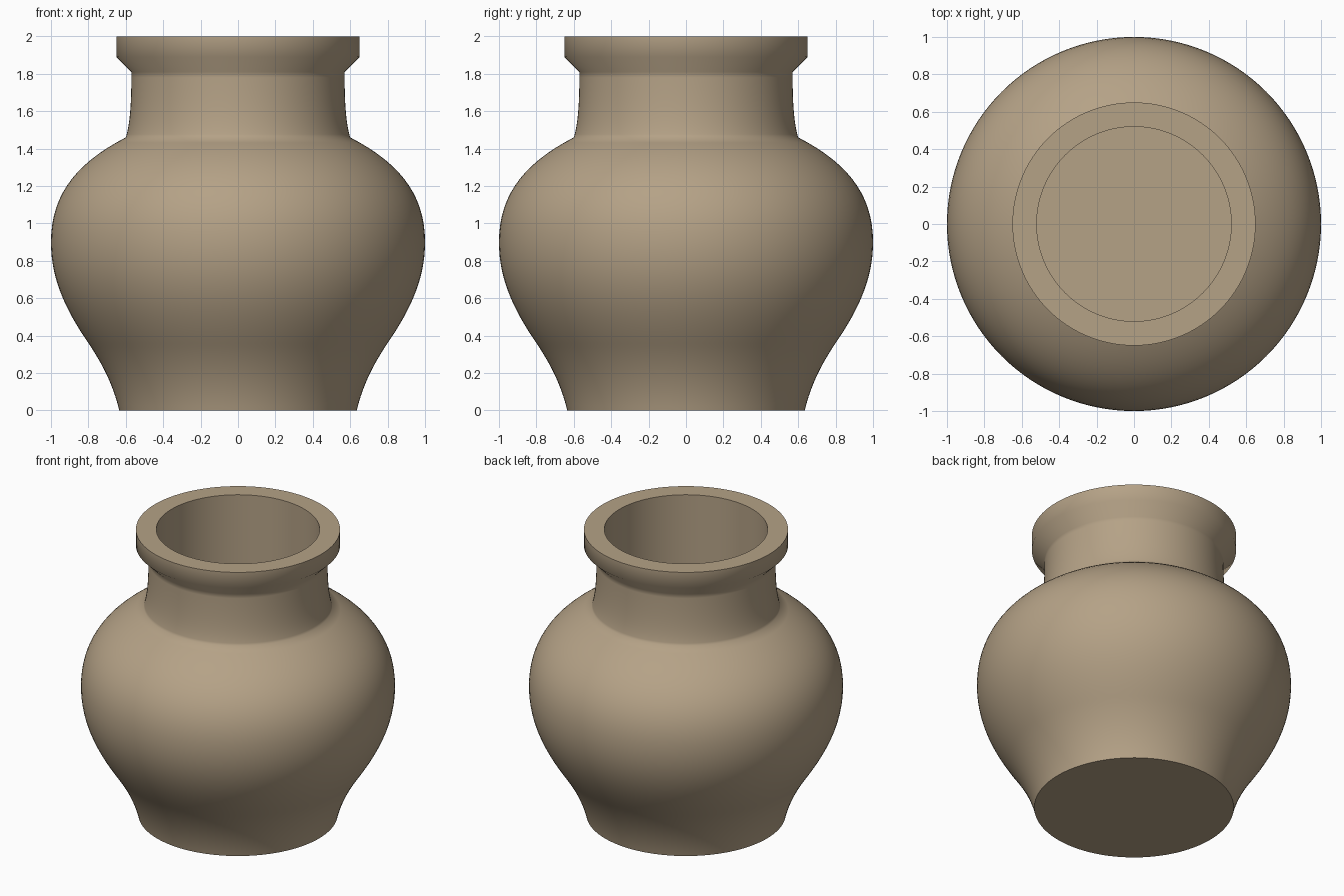
import bpy
import bmesh
import math
from mathutils import Vector
from mathutils.geometry import interpolate_bezier

SIDES = 128
WALL = 0.06

if "Cube" in bpy.data.objects:
    bpy.data.objects.remove(bpy.data.objects["Cube"], do_unlink=True)


def curve(p0, h0, h1, p1, count=16):
    """Sample a smooth stretch of profile, as (radius, height) points."""
    points = interpolate_bezier(*(Vector(p) for p in (p0, h0, h1, p1)), count)
    return [(p.x, p.y) for p in points]


def lathe(name, profile, material):
    """Spin a profile around z; end points on the axis close the surface."""
    bm = bmesh.new()
    verts = [bm.verts.new((r, 0, z)) for r, z in profile]
    edges = [bm.edges.new(pair) for pair in zip(verts, verts[1:])]
    bmesh.ops.spin(bm, geom=verts + edges, cent=(0, 0, 0), axis=(0, 0, 1),
                   angle=math.tau, steps=SIDES, use_merge=True)
    bmesh.ops.remove_doubles(bm, verts=bm.verts, dist=0.0001)
    bmesh.ops.recalc_face_normals(bm, faces=bm.faces)
    mesh = bpy.data.meshes.new(name)
    bm.to_mesh(mesh)
    bm.free()
    mesh.materials.append(material)
    obj = bpy.data.objects.new(name, mesh)
    bpy.context.collection.objects.link(obj)
    bpy.ops.object.select_all(action="DESELECT")
    obj.select_set(True)
    bpy.context.view_layer.objects.active = obj
    bpy.ops.object.shade_smooth_by_angle(angle=math.radians(50))
    return obj


# Clay colour
clay = bpy.data.materials.new("tan clay")
clay.use_nodes = True
colour = (0.46, 0.36, 0.24, 1)
clay.diffuse_color = colour
clay.node_tree.nodes["Principled BSDF"].inputs["Base Color"].default_value = colour

# Outside: flared foot, round belly, then neck
foot = curve((0.635, 0), (0.665, 0.13), (0.725, 0.25), (0.80, 0.36))
belly = curve((0.80, 0.36), (0.92, 0.536), (1, 0.70), (1, 0.90))
shoulder = curve((1, 0.90), (1, 1.15), (0.87, 1.32), (0.60, 1.46))
neck = curve((0.60, 1.46), (0.575, 1.54), (0.57, 1.66), (0.57, 1.81))
body = foot + belly[1:] + shoulder[1:]

# Collar with a sloped underside and a flat rim
collar = [(0.65, 1.89), (0.65, 2.0), (0.52, 2.0)]

# Hollow inside: straight throat, then a wall following the belly
throat = [(0.52, 1.46)]
hollow = [(r - WALL, z) for r, z in reversed(body) if WALL < z < 1.42]
floor = [(hollow[-1][0], WALL), (0, WALL)]

profile = [(0, 0)] + body + neck[1:] + collar + throat + hollow + floor
lathe("jar", profile, clay)
